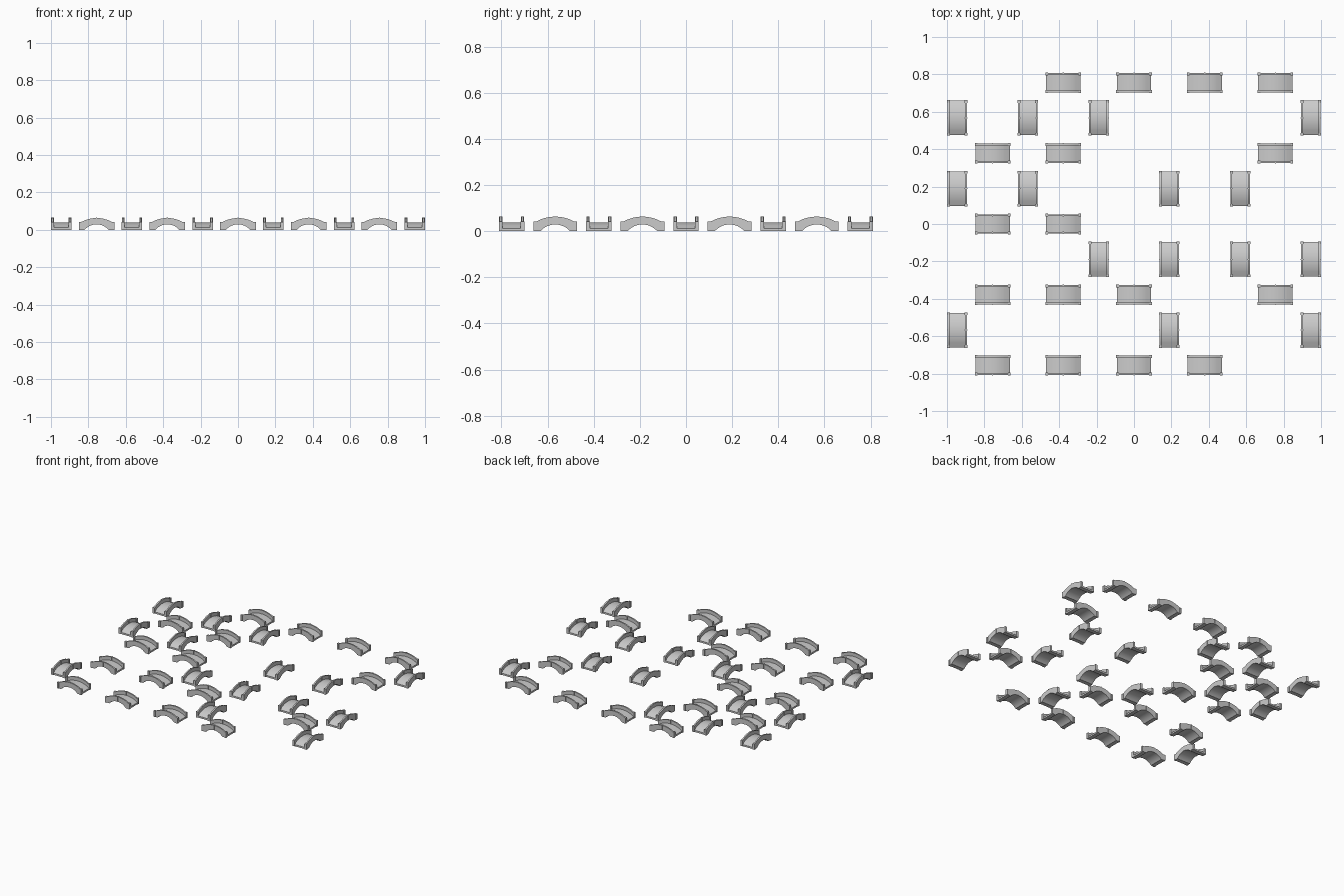
import bpy, bmesh, math

if "Cube" in bpy.data.objects:
    bpy.data.objects.remove(bpy.data.objects["Cube"])

P = 0.378          # grid pitch
HL, HW = 0.092, 0.052   # half length / half width of a bridge
T = 0.010          # parapet thickness
N = 16

def arc(half, base, top, n=N):
    # circular arc from -half to +half
    h = top - base
    r = (half * half + h * h) / (2 * h)
    a = math.asin(min(1, half / r))
    return [(r * math.sin(-a + 2 * a * i / n), top - r + r * math.cos(-a + 2 * a * i / n))
            for i in range(n + 1)]

def extrude_profile(bm, top, bottom, y0, y1):
    # closed strip between two matching curves, given depth along y
    rows = [[bm.verts.new((x, y, z)) for x, z in c] for y in (y0, y1) for c in (top, bottom)]
    t0, b0, t1, b1 = rows
    for i in range(len(top) - 1):
        j = i + 1
        for q in ((t0[i], t0[j], t1[j], t1[i]), (b0[i], b1[i], b1[j], b0[j]),
                  (t0[i], b0[i], b0[j], t0[j]), (t1[i], t1[j], b1[j], b1[i])):
            bm.faces.new(q)
    for i in (0, -1):
        bm.faces.new((t0[i], t1[i], b1[i], b0[i]))

def box(bm, x, y, sx, sy, z0, z1):
    g = bmesh.ops.create_cube(bm, size=1)['verts']
    for v in g:
        v.co = (x + v.co.x * sx, y + v.co.y * sy, (z0 + z1) / 2 + v.co.z * (z1 - z0))

bm = bmesh.new()
# underside: flat feet and arched opening
under = [(-HL, 0)] + arc(0.064, 0, 0.029) + [(HL, 0)]
def deck_z(x):
    return 0.012 + 0.026 * max(0, 1 - (x / HL) ** 2)
deck = [(x, deck_z(x)) for x, _ in under]
rail = [(x, deck_z(x) + 0.025) for x, _ in under]
# curved deck and both parapets
extrude_profile(bm, deck, under, -HW + T, HW - T)
for s in (-1, 1):
    extrude_profile(bm, rail, under, s * HW, s * (HW - T))
    # end posts and crown post
    for e in (-1, 1):
        box(bm, e * (HL - 0.004), s * (HW - T / 2), 0.014, T + 0.006, 0, 0.041)
    box(bm, 0, s * (HW - T / 2), 0.006, T + 0.004, 0.029, 0.0645)
bmesh.ops.recalc_face_normals(bm, faces=bm.faces)
mesh = bpy.data.meshes.new("bridge")
bm.to_mesh(mesh)
bm.free()

def place(name, x, y, turn):
    ob = bpy.data.objects.new(name, mesh)
    ob.location = (x * P, y * P, 0)
    ob.rotation_euler.z = turn
    bpy.context.collection.objects.link(ob)

# bridges running along x: row -> columns
across = {2: (-1, 0, 1, 2), 1: (-2, -1, 2), 0: (-2, -1), -1: (-2, -1, 0, 2), -2: (-2, -1, 0, 1)}
# bridges running along y
along = {1.5: (-2.5, -1.5, -0.5, 2.5), 0.5: (-2.5, -1.5, 0.5, 1.5),
         -0.5: (-0.5, 0.5, 1.5, 2.5), -1.5: (-2.5, 0.5, 2.5)}
for rows, turn, name in ((across, 0, "bridge_across"), (along, math.pi / 2, "bridge_along")):
    for y, xs in rows.items():
        for x in xs:
            place(name, x, y, turn)
bpy.context.view_layer.update()
for ob in bpy.context.collection.objects:
    ob.select_set(True)
bpy.context.view_layer.objects.active = ob
bpy.ops.object.shade_smooth_by_angle(angle=math.radians(30))
